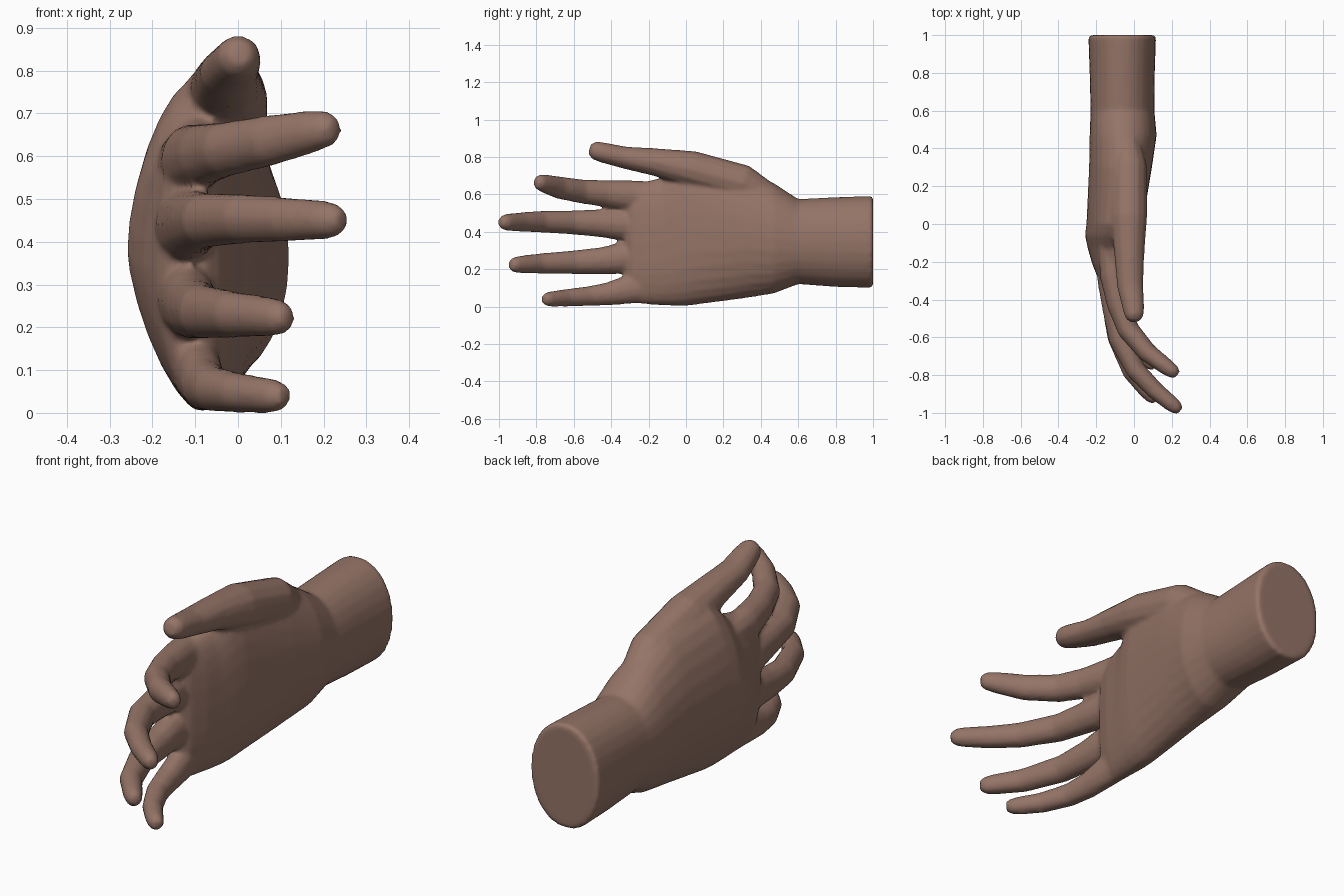
import bpy, bmesh, math
from mathutils import Vector

skin = bpy.data.materials.new("brown_skin")
skin.diffuse_color = (0.30, 0.175, 0.135, 1)
bm = bmesh.new()


def loft(rings):
    """Skin a list of equal-sized rings of points, with both ends closed."""
    loops = [[bm.verts.new(p) for p in ring] for ring in rings]
    n = len(loops[0])
    for a, b in zip(loops, loops[1:]):
        for i in range(n):
            j = (i + 1) % n
            bm.faces.new((a[i], a[j], b[j], b[i]))
    bm.faces.new(loops[0])
    bm.faces.new(loops[-1])


def slab_ring(y, x0, xm, x1, z0, z1, back_low, back_high, front, n=28):
    """Cross-section at depth y; xm is the edge line, the last three its roundness."""
    ring = []
    for i in range(n):
        a = 2 * math.pi * i / n
        c, s = math.cos(a), math.sin(a)
        if c > 0:
            power, depth = front, x1 - xm
        else:
            power, depth = (back_high if s > 0 else back_low), xm - x0
        c = math.copysign(abs(c) ** (2 / power), c)
        s = math.copysign(abs(s) ** (2 / power), s)
        ring.append((xm + c * depth, y, (z0 + z1) / 2 + s * (z1 - z0) / 2))
    return ring


def finger(path, n=12):
    """Tapered tube; path rows are x, y, z, half thickness, half width."""
    pts = [Vector(p[:3]) for p in path]
    rings = []
    for i, p in enumerate(path):
        t = (pts[min(i + 1, len(pts) - 1)] - pts[max(i - 1, 0)]).normalized()
        wide = (Vector((0, 0, 1)) - t * t.z).normalized()
        thick = wide.cross(t)
        rings.append([pts[i] + thick * (p[3] * 1.03 * math.cos(2 * math.pi * k / n))
                      + wide * (p[4] * 1.03 * math.sin(2 * math.pi * k / n))
                      for k in range(n)])
    loft(rings)


# Forearm, wrist and palm
loft([slab_ring(*r) for r in [
    (1.00, -0.242, -0.063, 0.117, 0.10, 0.592, 2.1, 2.1, 2.1),
    (0.80, -0.235, -0.063, 0.11, 0.105, 0.585, 2.1, 2.1, 2.1),
    (0.60, -0.23, -0.063, 0.108, 0.12, 0.575, 2.1, 2.1, 2.1),
    (0.47, -0.235, -0.065, 0.12, 0.07, 0.66, 1.9, 1.9, 2.1),
    (0.30, -0.238, -0.07, 0.095, 0.042, 0.745, 1.7, 1.7, 2.1),
    (0.00, -0.252, -0.09, 0.045, 0.003, 0.79, 1.45, 1.7, 2.4),
    (-0.06, -0.26, -0.093, 0.03, 0.003, 0.755, 1.45, 1.7, 2.5),
    (-0.13, -0.245, -0.095, 0.01, 0.006, 0.69, 1.45, 1.8, 2.5),
    (-0.21, -0.222, -0.10, -0.01, 0.012, 0.67, 1.5, 1.9, 2.5),
    (-0.29, -0.19, -0.105, -0.04, 0.018, 0.655, 1.7, 2.1, 2.5),
    (-0.325, -0.165, -0.11, -0.07, 0.05, 0.63, 1.7, 2.1, 2.5)]])

# Thumb with its fleshy base
finger([
    (-0.045, 0.52, 0.53, 0.06, 0.07),
    (-0.025, 0.30, 0.66, 0.092, 0.098),
    (-0.028, 0.03, 0.735, 0.095, 0.096),
    (-0.025, -0.16, 0.772, 0.078, 0.073),
    (-0.02, -0.33, 0.797, 0.068, 0.058),
    (-0.002, -0.45, 0.825, 0.056, 0.053),
    (0.002, -0.49, 0.836, 0.048, 0.048),
    (0.005, -0.515, 0.842, 0.027, 0.028)])

# Index finger
finger([
    (-0.12, -0.10, 0.58, 0.07, 0.08),
    (-0.11, -0.28, 0.59, 0.068, 0.083),
    (-0.08, -0.43, 0.604, 0.061, 0.071),
    (-0.03, -0.56, 0.616, 0.057, 0.063),
    (0.07, -0.68, 0.636, 0.051, 0.059),
    (0.17, -0.755, 0.657, 0.043, 0.049),
    (0.21, -0.784, 0.664, 0.036, 0.041),
    (0.229, -0.80, 0.665, 0.022, 0.025)])
# Middle finger
finger([
    (-0.13, -0.10, 0.43, 0.075, 0.08),
    (-0.122, -0.30, 0.437, 0.07, 0.087),
    (-0.10, -0.47, 0.446, 0.062, 0.072),
    (-0.075, -0.61, 0.45, 0.058, 0.063),
    (0.01, -0.775, 0.454, 0.052, 0.057),
    (0.11, -0.88, 0.452, 0.047, 0.051),
    (0.20, -0.953, 0.451, 0.041, 0.045),
    (0.224, -0.972, 0.45, 0.036, 0.04),
    (0.244, -0.99, 0.45, 0.022, 0.025)])
# Ring finger
finger([
    (-0.13, -0.10, 0.27, 0.075, 0.08),
    (-0.12, -0.30, 0.264, 0.066, 0.087),
    (-0.105, -0.45, 0.245, 0.06, 0.071),
    (-0.085, -0.60, 0.237, 0.055, 0.062),
    (-0.01, -0.785, 0.23, 0.049, 0.053),
    (0.07, -0.885, 0.225, 0.042, 0.046),
    (0.10, -0.918, 0.223, 0.036, 0.04),
    (0.119, -0.936, 0.223, 0.022, 0.025)])
# Little finger
finger([
    (-0.105, -0.10, 0.12, 0.06, 0.08),
    (-0.095, -0.28, 0.098, 0.055, 0.08),
    (-0.08, -0.42, 0.067, 0.052, 0.06),
    (-0.058, -0.52, 0.056, 0.048, 0.052),
    (0.0, -0.638, 0.047, 0.044, 0.046),
    (0.065, -0.715, 0.041, 0.039, 0.041),
    (0.09, -0.74, 0.039, 0.035, 0.037),
    (0.111, -0.759, 0.038, 0.022, 0.024)])

# One continuous hand: fuse the parts and soften the joins
bmesh.ops.recalc_face_normals(bm, faces=bm.faces)
me = bpy.data.meshes.new("hand")
bm.to_mesh(me)
bm.free()
me.materials.append(skin)
hand = bpy.data.objects.new("hand", me)
bpy.context.collection.objects.link(hand)
fuse = hand.modifiers.new("fuse", 'REMESH')
fuse.mode = 'VOXEL'
fuse.voxel_size = 0.011
fuse.use_smooth_shade = True
soft = hand.modifiers.new("soften", 'SMOOTH')
soft.factor = 0.5
soft.iterations = 6
